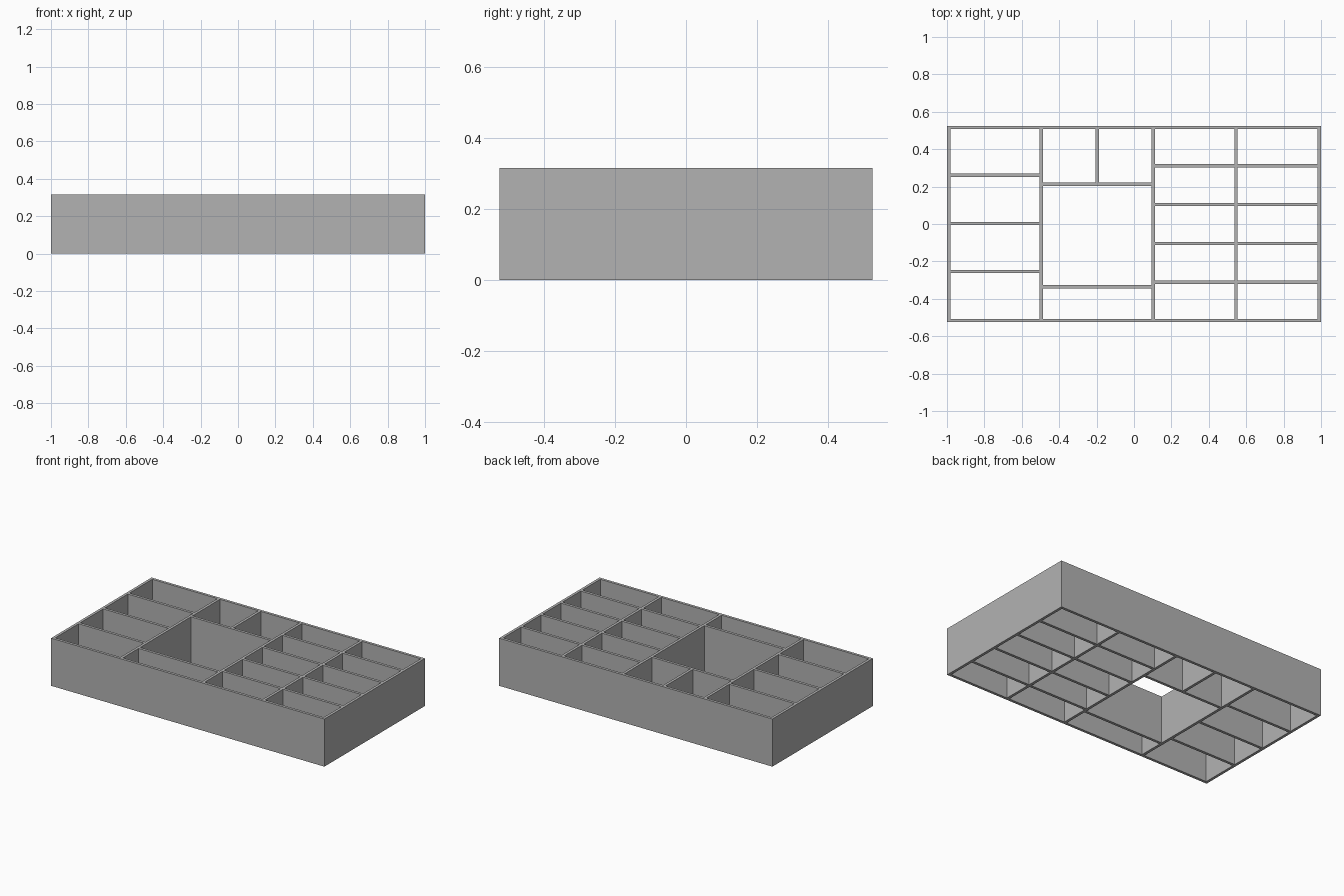
import bpy

if "Cube" in bpy.data.objects:
    bpy.data.objects.remove(bpy.data.objects["Cube"])

HEIGHT = 0.315
HALF_X, HALF_Y = 1.0, 0.525
T = 0.018          # board thickness
H = T / 2

grey = bpy.data.materials.new("plain_grey")
grey.use_nodes = True
colour = (0.45, 0.45, 0.45, 1)
grey.diffuse_color = colour
grey.node_tree.nodes["Principled BSDF"].inputs["Base Color"].default_value = colour


def board(name, x0, x1, y0, y1):
    """Full-height board filling the given footprint."""
    bpy.ops.mesh.primitive_cube_add(size=1, location=((x0 + x1) / 2, (y0 + y1) / 2, HEIGHT / 2))
    ob = bpy.context.object
    ob.name = name
    ob.scale = (x1 - x0, y1 - y0, HEIGHT)
    bpy.ops.object.transform_apply(location=False, rotation=False, scale=True)
    ob.data.materials.append(grey)


def upright(name, x, y0, y1):
    board(name, x - H, x + H, y0, y1)


def shelves(name, x0, x1, heights):
    """Cross boards fitted between two uprights centred on x0 and x1."""
    for i, y in enumerate(heights):
        board(f"{name}_{i + 1}", x0 + H, x1 - H, y - H, y + H)


# Outer frame
INNER_Y = HALF_Y - T
LEFT, RIGHT = -HALF_X + H, HALF_X - H
board("front_wall", -HALF_X, HALF_X, -HALF_Y, -INNER_Y)
board("back_wall", -HALF_X, HALF_X, INNER_Y, HALF_Y)
upright("right_end_wall", LEFT, -INNER_Y, INNER_Y)
upright("left_end_wall", RIGHT, -INNER_Y, INNER_Y)

# Full-depth dividers
A, B, C = -0.496, 0.103, 0.545
for label, x in (("right", A), ("middle", B), ("left", C)):
    upright(f"{label}_divider", x, -INNER_Y, INNER_Y)

# Cross dividers in each column
shelves("right_column_shelf", LEFT, A, [0.26, 0.003, -0.254])
shelves("centre_shelf", A, B, [0.213, -0.335])
fifths = [0.312, 0.104, -0.104, -0.312]
shelves("inner_left_shelf", B, C, fifths)
shelves("outer_left_shelf", C, RIGHT, fifths)

# Short divider splitting the back centre compartment
upright("short_divider", -0.197, 0.213 + H, INNER_Y)
